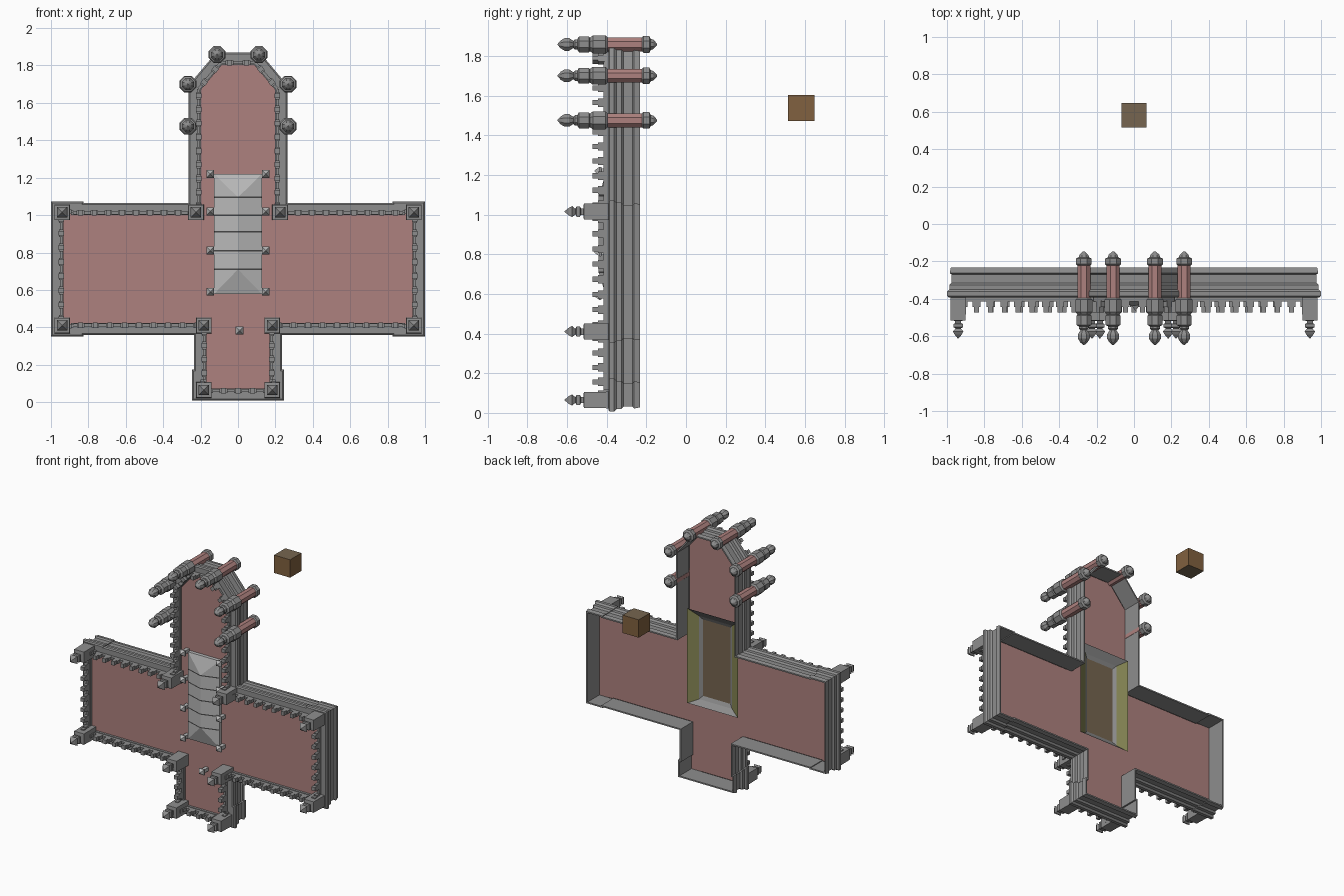
import bpy, bmesh, math
from mathutils import Vector

if "Cube" in bpy.data.objects:
    bpy.data.objects.remove(bpy.data.objects["Cube"])


def material(name, rgb):
    m = bpy.data.materials.new(name)
    m.diffuse_color = (*rgb, 1)
    m.use_nodes = True
    m.node_tree.nodes["Principled BSDF"].inputs["Base Color"].default_value = m.diffuse_color
    return m


STONE = material("grey stone", (0.27, 0.27, 0.27))
RED = material("dusty red", (0.42, 0.22, 0.21))
LEAD = material("pale lead", (0.48, 0.48, 0.48))
SEAM = material("dark seam", (0.06, 0.06, 0.06))
OLIVE = material("olive", (0.24, 0.24, 0.09))
BROWN = material("grey brown", (0.18, 0.13, 0.08))
RUST = material("rusty brown", (0.22, 0.12, 0.05))


def finish(name, bm, *mats):
    bmesh.ops.recalc_face_normals(bm, faces=bm.faces)
    me = bpy.data.meshes.new(name)
    bm.to_mesh(me)
    bm.free()
    for m in mats:
        me.materials.append(m)
    ob = bpy.data.objects.new(name, me)
    bpy.context.collection.objects.link(ob)
    return ob


def loft(bm, rings, cap_ends=True):
    """Joins rings of equal point counts with quads."""
    vs = [[bm.verts.new(p) for p in r] for r in rings]
    n = len(vs[0])
    for a, b in zip(vs, vs[1:]):
        for i in range(n):
            j = (i + 1) % n
            bm.faces.new((a[i], a[j], b[j], b[i]))
    if cap_ends:
        bm.faces.new(vs[0])
        bm.faces.new(vs[-1])


def lathe(bm, x, z, profile, sides):
    """Turned shape along y from (radius, y) pairs; radius is to the flats."""
    k = 1 / math.cos(math.pi / sides)
    angles = [math.tau * (i + 0.5) / sides for i in range(sides)]
    loft(bm, [[(x + r * k * math.cos(a), y, z + r * k * math.sin(a))
               for a in angles] for r, y in profile])


def rect(hx, z0, z1, y):
    return [(-hx, y, z0), (hx, y, z0), (hx, y, z1), (-hx, y, z1)]


# Plan of the parapet line with small steps at the corner piers, mirrored about x = 0
half = [(.192, .062), (.192, .12), (.18, .12), (.18, .412), (.88, .412), (.88, .406),
        (.945, .406), (.945, 1.018), (.88, 1.018), (.88, 1.012),
        (.21, 1.012), (.21, 1.675), (.092, 1.815)]
plan = [Vector(p) for p in half + [(-x, z) for x, z in reversed(half)]]


def plan_ring(d, y):
    """The plan with every edge moved outwards by d, corners mitred."""
    out = []
    for i, p in enumerate(plan):
        a = (p - plan[i - 1]).normalized()
        b = (plan[(i + 1) % len(plan)] - p).normalized()
        na, nb = Vector((a.y, -a.x)), Vector((b.y, -b.x))
        q = p + (na + nb) * (d / (1 + na.dot(nb)))
        out.append((q.x, y, q.y))
    return out


# Moulded cornice: inner wall, back rim, mouldings, front ledge
bm = bmesh.new()
cornice = [(.024, -.372), (.024, -.232), (.034, -.232), (.04, -.262), (.03, -.27),
           (.03, -.315), (.042, -.325), (.042, -.35), (.054, -.362), (.054, -.385),
           (.046, -.392), (-.012, -.392), (-.012, -.375)]
loft(bm, [plan_ring(d, y) for d, y in cornice], cap_ends=False)
finish("cornice", bm, STONE)

# Roof deck
bm = bmesh.new()
bm.faces.new([bm.verts.new(p) for p in plan_ring(.024, -.374)])
finish("roof_deck", bm, RED)

# Parapet: low wall and merlons along each plan edge
bm = bmesh.new()
for i, p in enumerate(plan):
    q = plan[(i + 1) % len(plan)]
    e = q - p
    if e.length < .04:
        continue
    t = e.normalized()
    n = Vector((t.y, -t.x))

    def bar(c, length, thick, y0, y1):
        quad = [c + t * (length / 2 * s) + n * (thick / 2 * k)
                for s, k in ((-1, -1), (1, -1), (1, 1), (-1, 1))]
        loft(bm, [[(v.x, y, v.y) for v in quad] for y in (y0, y1)])

    bar((p + q) / 2, e.length, .016, -.39, -.415)
    count = max(1, round(e.length / .075))
    for k in range(count):
        c = p + e * ((k + .5) / count)
        bar(c, .042, .024, -.41, -.445)
        bar(c, .026, .03, -.445, -.472)
finish("parapet", bm, STONE)

# Square corner piers with pinnacles
bm = bmesh.new()
pinnacle = [(.042, -.376), (.04, -.515), (.016, -.518), (.016, -.53), (.026, -.535),
            (.026, -.552), (.014, -.558), (.028, -.574), (.02, -.59), (.002, -.612)]
for s in (-1, 1):
    for x, z in ((.94, 1.015), (.94, .41), (.225, 1.015), (.183, .41), (.183, .065)):
        lathe(bm, s * x, z, pinnacle, 4)
finish("corner_pinnacles", bm, STONE)

# Apse turrets: red shaft between grey caps
bm = bmesh.new()
turret = [(.003, -.647), (.02, -.632), (.032, -.612), (.032, -.59), (.018, -.568),
          (.026, -.56), (.026, -.548), (.04, -.54), (.04, -.49), (.034, -.485),
          (.045, -.47), (.045, -.405), (.035, -.395), (.035, -.222), (.042, -.215),
          (.042, -.185), (.028, -.178), (.024, -.165), (.004, -.146)]
for s in (-1, 1):
    for x, z in ((.268, 1.475), (.268, 1.7), (.112, 1.858)):
        lathe(bm, s * x, z, turret, 8)
for f in bm.faces:
    ys = [v.co.y for v in f.verts]
    if min(ys) > -.396 and max(ys) < -.221:
        f.material_index = 1
finish("apse_turrets", bm, STONE, RED)

# Hipped roof over the crossing
bm = bmesh.new()
c = [(.128, .578), (.128, 1.22), (-.128, 1.22), (-.128, .578)]
base = [bm.verts.new((x, -.374, z)) for x, z in c]
eave = [bm.verts.new((x, -.40, z)) for x, z in c]
lo, hi = (bm.verts.new((0, -.44, z)) for z in (.71, 1.095))
for i in range(4):
    j = (i + 1) % 4
    bm.faces.new((base[i], base[j], eave[j], eave[i]))
bm.faces.new((eave[0], eave[1], hi, lo))
bm.faces.new((eave[1], eave[2], hi))
bm.faces.new((eave[2], eave[3], lo, hi))
bm.faces.new((eave[3], eave[0], lo))
finish("crossing_roof", bm, LEAD)

# Roof seams
bm = bmesh.new()
for z in (.71, .81, .91, 1.0, 1.095):
    for s in (-1, 1):
        pts = [(0, -.442, z - .004), (0, -.442, z + .004),
               (s * .128, -.402, z + .004), (s * .128, -.402, z - .004)]
        bm.faces.new([bm.verts.new(p) for p in pts])
finish("roof_seams", bm, SEAM)

# Small pinnacles beside the crossing roof
bm = bmesh.new()
small = [(.013, -.375), (.013, -.425), (.021, -.428), (.021, -.436), (.002, -.462)]
for z in (.59, .81, 1.02, 1.22):
    for s in (-1, 1):
        lathe(bm, s * .148, z, small, 4)
lathe(bm, .008, .383, small, 4)
finish("small_pinnacles", bm, LEAD)

# Splayed recess behind the crossing: olive flanks, grey ends and inner frame
bm = bmesh.new()
loft(bm, [rect(.207, .55, 1.25, -.31), rect(.135, .585, 1.2, -.345),
          rect(.112, .61, 1.175, -.358)], cap_ends=False)
for f in bm.faces:
    m = f.calc_center_median()
    f.material_index = 0 if abs(m.x) > .15 else 1
finish("recess_sides", bm, OLIVE, STONE)
bm = bmesh.new()
bm.faces.new([bm.verts.new(p) for p in rect(.112, .61, 1.175, -.358)])
finish("recess_panel", bm, BROWN)

# Loose cube behind the roof
bm = bmesh.new()
loft(bm, [rect(.066, 1.471, 1.603, y) for y in (.515, .647)])
for f in bm.faces:
    f.normal_update()
    if abs(f.normal.z) > .9:
        f.material_index = 1
finish("loose_cube", bm, RUST, BROWN)
